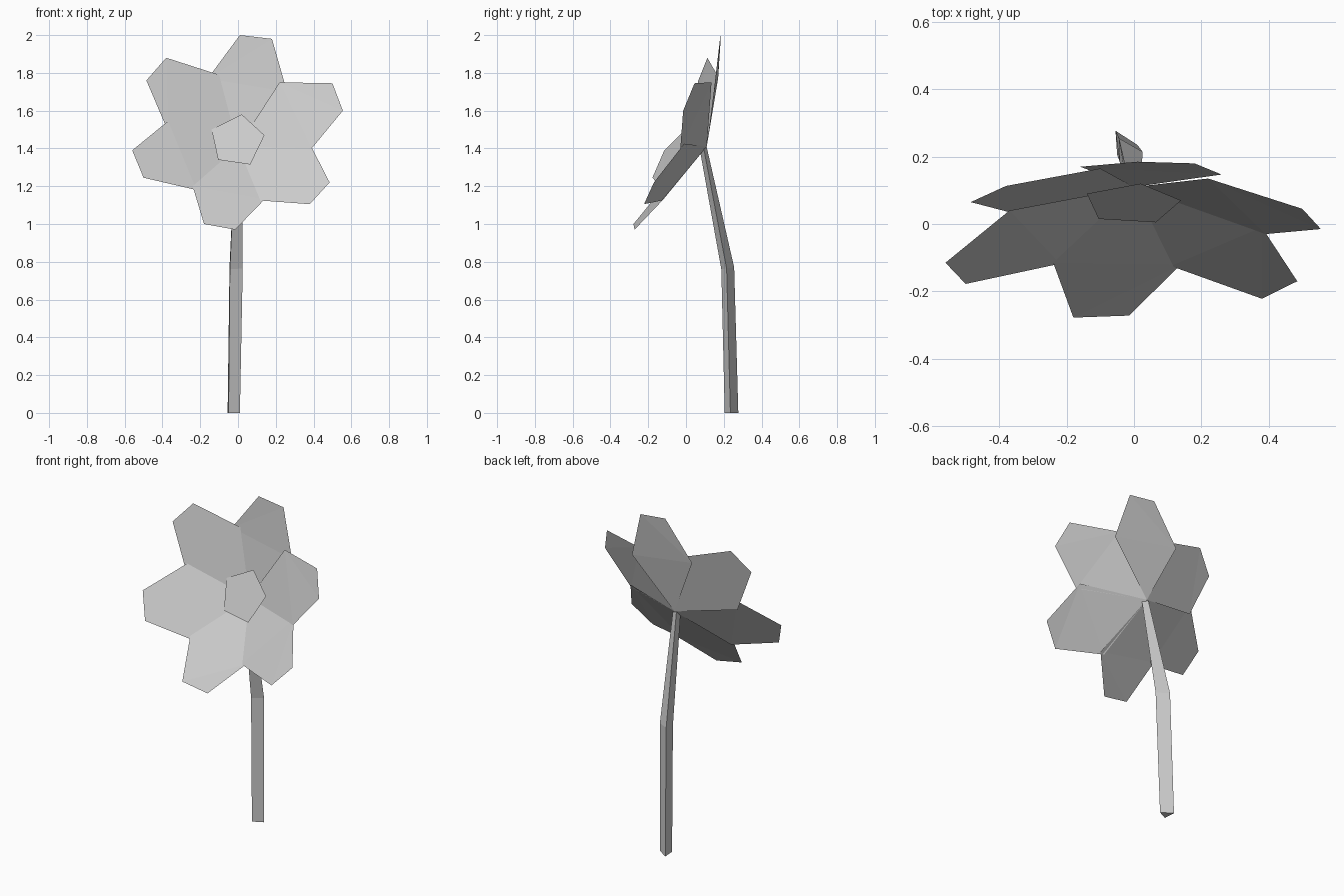
import bpy

default_cube = bpy.data.objects.get("Cube")
if default_cube:
    bpy.data.objects.remove(default_cube, do_unlink=True)

# One flat colour for the whole plant
grey = bpy.data.materials.new("light_grey")
grey.use_nodes = True
colour = (0.6, 0.6, 0.6, 1)
grey.diffuse_color = colour
shader = next(n for n in grey.node_tree.nodes if n.type == 'BSDF_PRINCIPLED')
shader.inputs["Base Color"].default_value = colour


def make_part(name, points, faces):
    """Create a flat-shaded mesh object from corner points and faces."""
    mesh = bpy.data.meshes.new(name)
    mesh.from_pydata(points, [], faces)
    mesh.materials.append(grey)
    mesh.update()
    part = bpy.data.objects.new(name, mesh)
    bpy.context.scene.collection.objects.link(part)
    return part


def make_petal(name, side_a, tip_a, tip_b, side_b):
    """Inner triangle from the flower heart, folded into an outer blade."""
    corners = [heart, side_a, tip_a, tip_b, side_b]
    inner_triangle = (0, 4, 1)
    outer_blade = [(1, 4, 3), (1, 3, 2)]
    return make_part(name, corners, [inner_triangle] + outer_blade)


def make_stem(name, rings):
    """Loft a closed three-sided tube through a list of rings."""
    sides = len(rings[0])
    points = [corner for ring in rings for corner in ring]
    faces = []
    for level in range(len(rings) - 1):
        low = level * sides
        high = low + sides
        for i in range(sides):
            j = (i + 1) % sides
            faces.append((low + i, low + j, high + j, high + i))
    # Caps close both ends
    faces.append(tuple(reversed(range(sides))))
    last = len(points) - sides
    faces.append(tuple(range(last, last + sides)))
    return make_part(name, points, faces)


# Petals fan out clockwise from the heart; each has two side and two tip corners
heart = (0, .11, 1.41)
petals = {
    "petal_top": ((-.16, .17, 1.77), (.01, .185, 2), (.18, .18, 1.98), (.26, .147, 1.7)),
    "petal_upper_left": ((.22, .135, 1.75), (.5, .045, 1.745), (.555, -.015, 1.6), (.39, -.03, 1.4)),
    "petal_lower_left": ((.38, -.01, 1.425), (.485, -.17, 1.22), (.38, -.222, 1.105), (.11, -.125, 1.125)),
    "petal_bottom": ((.14, -.12, 1.13), (-.015, -.272, .97), (-.18, -.278, 1), (-.24, -.115, 1.2)),
    "petal_lower_right": ((-.22, -.118, 1.18), (-.5, -.178, 1.245), (-.56, -.115, 1.39), (-.37, .04, 1.545)),
    "petal_upper_right": ((-.37, .035, 1.49), (-.485, .065, 1.76), (-.38, .113, 1.88), (-.1, .165, 1.79)),
}
for petal_name, corners in petals.items():
    make_petal(petal_name, *corners)

# Five-sided flower centre, tilted upward
centre = [(-.14, .09, 1.5), (.02, .12, 1.58), (.14, .07, 1.47),
          (.065, .005, 1.315), (-.105, .015, 1.34)]
make_part("flower_centre", centre, [tuple(reversed(range(len(centre))))])

# Three-sided stem, bent forward toward the flower
make_stem("stem", [
    [(-.05, .205, 0), (.01, .235, 0), (-.055, .277, 0)],
    [(-.043, .187, .76), (.025, .215, .765), (-.045, .255, .77)],
    [(-.015, .072, 1.4), (.022, .093, 1.405), (-.012, .109, 1.41)],
])
